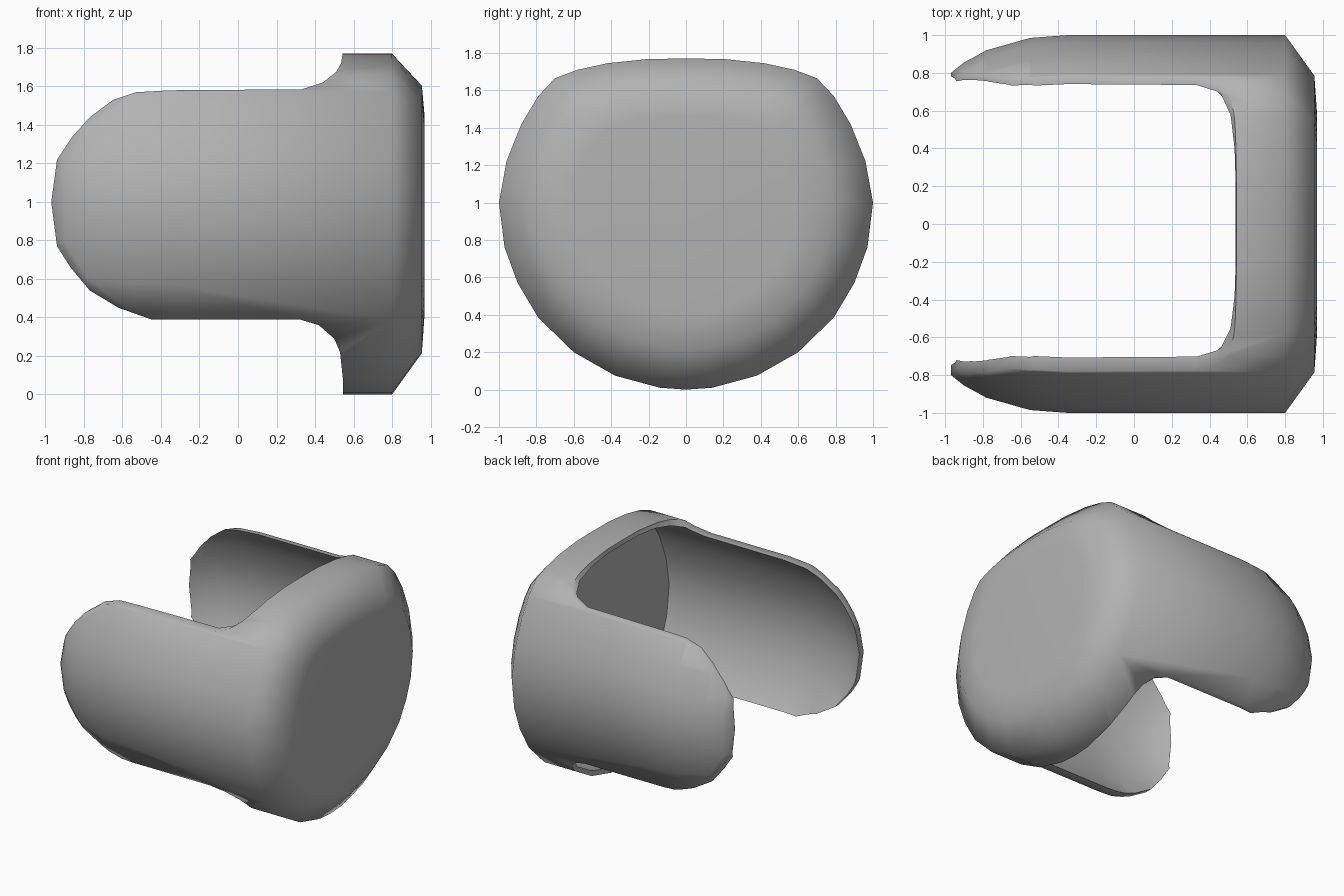
import bpy, bmesh

if "Cube" in bpy.data.objects:
    bpy.data.objects.remove(bpy.data.objects["Cube"])

grey = bpy.data.materials.new("plain grey")
grey.diffuse_color = (0.45, 0.45, 0.45, 1)
grey.use_nodes = True
grey.node_tree.nodes["Principled BSDF"].inputs["Base Color"].default_value = grey.diffuse_color


def make_object(name, bm):
    bmesh.ops.recalc_face_normals(bm, faces=bm.faces)
    mesh = bpy.data.meshes.new(name)
    bm.to_mesh(mesh)
    bm.free()
    mesh.materials.append(grey)
    ob = bpy.data.objects.new(name, mesh)
    bpy.context.collection.objects.link(ob)
    return ob


def loft(name, rings):
    """Closed solid through rings of equal point count, capped at both ends."""
    bm = bmesh.new()
    loops = [[bm.verts.new(p) for p in ring] for ring in rings]
    n = len(loops[0])
    for a, b in zip(loops, loops[1:]):
        for i in range(n):
            j = (i + 1) % n
            bm.faces.new((a[i], a[j], b[j], b[i]))
    bm.faces.new(loops[0])
    bm.faces.new(loops[-1])
    return make_object(name, bm)


# Half cross-section (y, z) of the cup, mirrored in y; slightly flat on top
half = [(0, 1.77), (0.2, 1.768), (0.42, 1.745), (0.58, 1.71), (0.70, 1.665),
        (0.79, 1.57), (0.88, 1.42), (0.96, 1.22), (1.0, 1.0), (0.97, 0.76),
        (0.90, 0.57), (0.79, 0.385), (0.60, 0.20), (0.38, 0.075), (0.14, 0.01), (0, 0)]
section = half + [(-y, z) for y, z in half[-2:0:-1]]


def ring(x, s, left=1.0, right=1.0, up=1.0):
    """Scaled section; left/right scale the +y and -y sides, up scales height."""
    return [(x, y * s * (left if y > 0 else right), 1 + (z - 1) * s * up) for y, z in section]


# Stations (x, scale): closed chamfered end, straight side, taper to the open tip
end = [(0.968, 0.6), (0.955, 0.785), (0.80, 1)]
side = [(-0.35, 1), (-0.55, 0.985), (-0.78, 0.92), (-0.90, 0.855), (-1.0, 0.775)]
outer = [ring(x, s) for x, s in end + side]
# The inside follows the outside; the wall is thinner on the +y side
inner = [ring(x, s, 0.98, 0.935, 0.957) for x, s in side[::-1] + [(0.80, 1)]]
shell = loft("cup_with_side_arms", outer + inner)

# Side outline (x, z): rounded arms flaring with a fillet into the closed end
outline = [(-0.97, 1.0), (-0.94, 1.22), (-0.86, 1.34), (-0.77, 1.44), (-0.65, 1.53),
           (-0.53, 1.57), (-0.35, 1.58), (0.33, 1.585), (0.44, 1.62), (0.51, 1.675),
           (0.535, 1.72), (0.545, 1.78), (0.545, 2.2), (1.3, 2.2), (1.3, -0.3),
           (0.545, -0.3), (0.545, 0.08), (0.53, 0.22), (0.50, 0.29), (0.42, 0.36),
           (0.32, 0.39), (-0.45, 0.39), (-0.62, 0.45), (-0.77, 0.54), (-0.87, 0.66),
           (-0.94, 0.77)]
cutter = loft("outline_cutter", [[(x, y, z) for x, z in outline] for y in (-1.3, 1.3)])
cutter.hide_render = True

# Keep only the part of the cup inside the side outline
mod = shell.modifiers.new("trim", 'BOOLEAN')
mod.operation = 'INTERSECT'
mod.solver = 'EXACT'
mod.object = cutter
bpy.context.view_layer.objects.active = shell
shell.select_set(True)
cutter.select_set(False)
bpy.ops.object.modifier_apply(modifier=mod.name)
bpy.data.objects.remove(cutter)
bpy.ops.object.shade_smooth_by_angle(angle=1.05)
